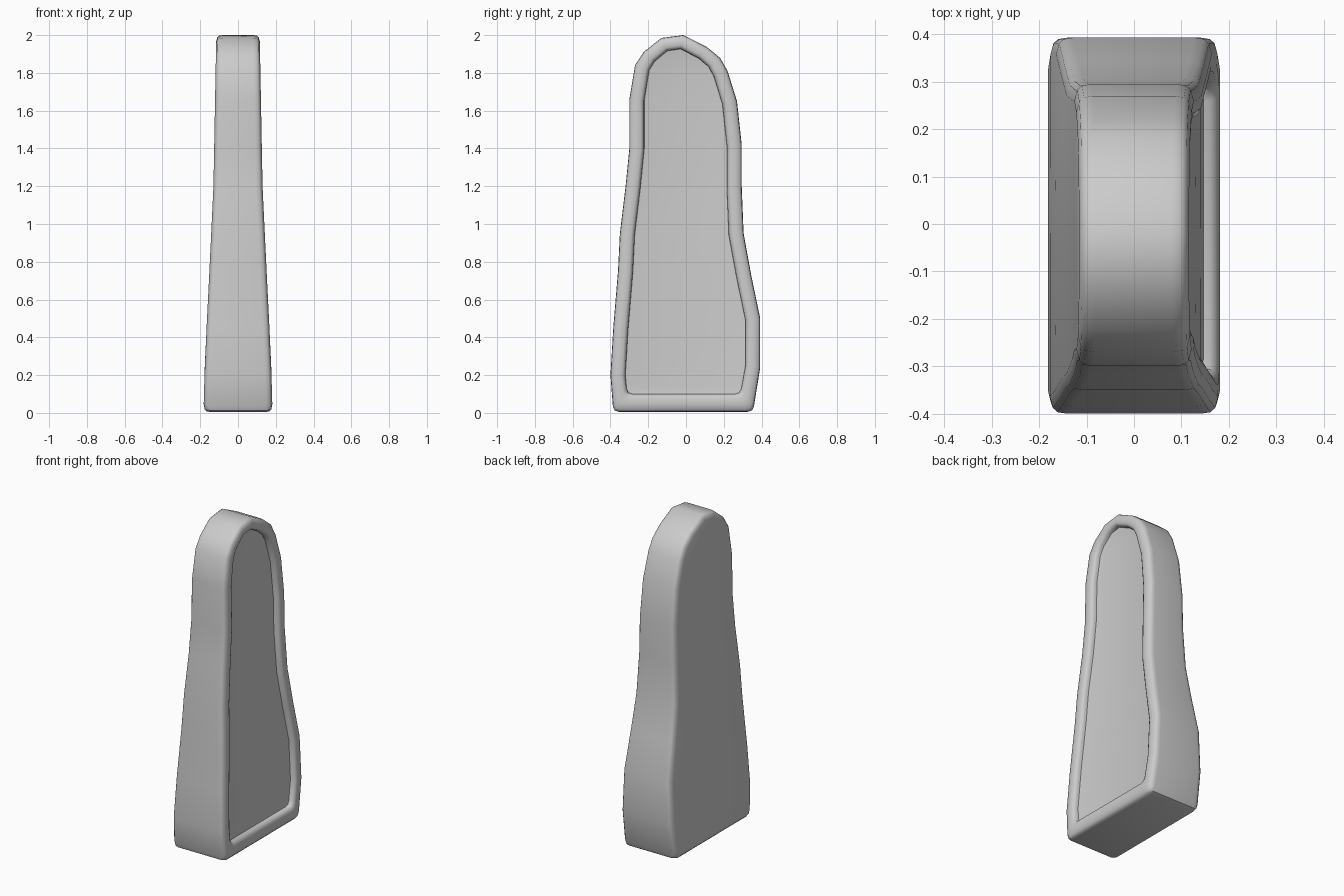
import bpy, bmesh
from mathutils import Vector

if "Cube" in bpy.data.objects:
    bpy.data.objects.remove(bpy.data.objects["Cube"], do_unlink=True)

# Side outline (y, z): up the front edge, over the top, down the back edge
FRONT = [(-.385, .005), (-.4, .2), (-.385, .45), (-.36, .75), (-.35, .95), (-.32, 1.2),
         (-.3, 1.4), (-.3, 1.66), (-.27, 1.84), (-.225, 1.91), (-.13, 1.985)]
BACK = [(.11, 1.937), (.18, 1.88), (.22, 1.81), (.27, 1.65), (.295, 1.42), (.295, 1.2),
        (.305, .95), (.345, .73), (.393, .5), (.393, .24), (.355, .005)]
OUTLINE = [Vector(p) for p in FRONT + [(-.015, 2)] + BACK]

# Half thickness at a few heights
TAPER = [(0, .183), (.28, .175), (.8, .149), (1.2, .13), (2, .115)]


def half_thickness(z):
    for (z0, h0), (z1, h1) in zip(TAPER, TAPER[1:]):
        if z <= z1:
            return h0 + (h1 - h0) * max(0, z - z0) / (z1 - z0)
    return TAPER[-1][1]


def inset(points, amount):
    """Move the closed outline inwards with mitred corners; wider at the base."""
    result = []
    for i, p in enumerate(points):
        a = (p - points[i - 1]).normalized()
        b = (points[(i + 1) % len(points)] - p).normalized()
        n1, n2 = Vector((a.y, -a.x)), Vector((b.y, -b.x))
        n = (n1 + n2) / (1 + n1.dot(n2))
        n.y *= 1.2 if n.y > 0 else .9
        result.append(p + n * amount)
    return result


def round_base(points, r):
    """Replace both base corners by short arcs."""
    def arc(before, corner, after):
        s = corner + (before - corner).normalized() * r
        e = corner + (after - corner).normalized() * r
        return [s, (s + e + 2 * corner) / 4, e]
    first, last = points[0], points[-1]
    return arc(last, first, points[1]) + points[1:-1] + arc(points[-2], last, first)


# Cross-section of the rim: (inset, side of the body, depth below that side)
SECTION = [(.035, -1, 0), (.012, -1, .006), (.003, -1, .016), (0, -1, .035),
           (0, 1, .035), (.003, 1, .016), (.012, 1, .006), (.035, 1, 0),
           (.06, 1, .001), (.072, 1, .008), (.077, 1, .02), (.079, 1, .034), (.088, 1, .036)]

bm = bmesh.new()
rings = []
for amount, side, depth in SECTION:
    ring = []
    for p in round_base(inset(OUTLINE, amount), .03):
        ring.append(bm.verts.new((side * (half_thickness(p.y) - depth), p.x, p.y)))
    rings.append(ring)

# Skin between neighbouring rings
for a, b in zip(rings, rings[1:]):
    for i in range(len(a)):
        bm.faces.new((a[i - 1], a[i], b[i], b[i - 1]))

# Flat back panel and recessed panel, filled in rows from the base to the tip
for ring in (rings[0], rings[-1]):
    mid = len(ring) // 2
    for i in range(mid):
        row = [ring[i], ring[i + 1], ring[-2 - i], ring[-1 - i]]
        bm.faces.new(list(dict.fromkeys(row)))

bmesh.ops.recalc_face_normals(bm, faces=bm.faces)
mesh = bpy.data.meshes.new("tapered_panel")
bm.to_mesh(mesh)
bm.free()
panel = bpy.data.objects.new("tapered_panel", mesh)
bpy.context.collection.objects.link(panel)

# Plain grey finish
grey = bpy.data.materials.new("plain_grey")
grey.use_nodes = True
grey.diffuse_color = (.6, .6, .6, 1)
grey.node_tree.nodes["Principled BSDF"].inputs["Base Color"].default_value = (.6, .6, .6, 1)
mesh.materials.append(grey)

bpy.ops.object.select_all(action='DESELECT')
panel.select_set(True)
bpy.context.view_layer.objects.active = panel
bpy.ops.object.shade_smooth_by_angle(angle=.7)
